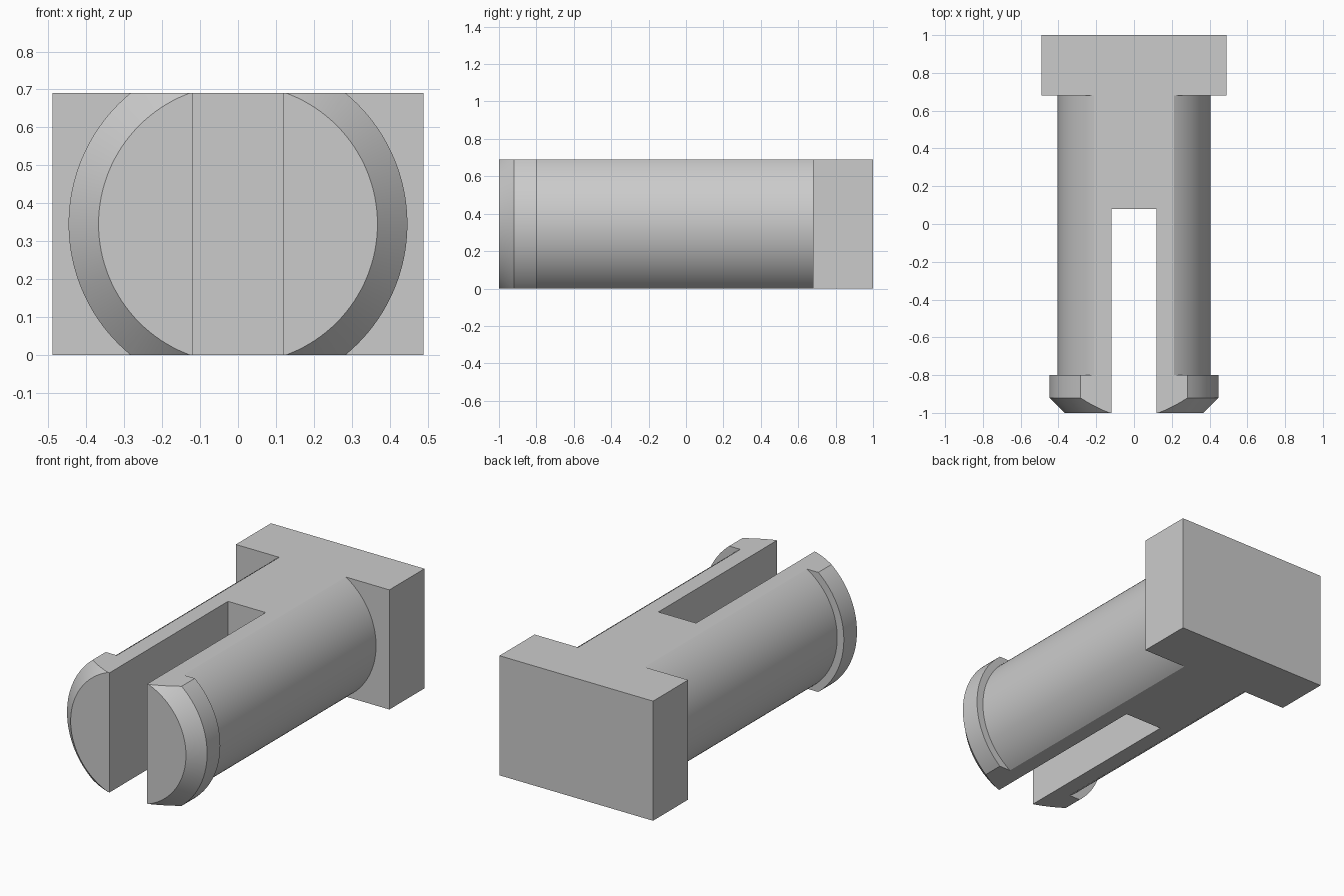
import bpy, bmesh
from math import sin, cos, tau

cube = bpy.data.objects.get("Cube")
if cube:
    bpy.data.objects.remove(cube, do_unlink=True)

HEIGHT = 0.69
MID = HEIGHT / 2
SEGMENTS = 128

grey = bpy.data.materials.new("grey_plastic")
grey.use_nodes = True
colour = (0.6, 0.6, 0.6, 1)
grey.diffuse_color = colour
grey.node_tree.nodes["Principled BSDF"].inputs["Base Color"].default_value = colour


def add_object(name, bm):
    bmesh.ops.recalc_face_normals(bm, faces=bm.faces)
    mesh = bpy.data.meshes.new(name)
    bm.to_mesh(mesh)
    bm.free()
    mesh.materials.append(grey)
    obj = bpy.data.objects.new(name, mesh)
    bpy.context.collection.objects.link(obj)
    return obj


def box(name, half_x, y0, y1, z0, z1):
    bm = bmesh.new()
    bmesh.ops.create_cube(bm, size=1)
    bmesh.ops.scale(bm, vec=(2 * half_x, y1 - y0, z1 - z0), verts=bm.verts)
    bmesh.ops.translate(bm, vec=(0, (y0 + y1) / 2, (z0 + z1) / 2), verts=bm.verts)
    return add_object(name, bm)


def lathe(name, profile):
    """Closed solid of (radius, y) rings around the pin axis."""
    bm = bmesh.new()
    rings = [[bm.verts.new((r * cos(tau * i / SEGMENTS), y, MID + r * sin(tau * i / SEGMENTS)))
              for i in range(SEGMENTS)] for r, y in profile]
    for a, b in zip(rings, rings[1:]):
        for i in range(SEGMENTS):
            j = (i + 1) % SEGMENTS
            bm.faces.new((a[i], a[j], b[j], b[i]))
    bm.faces.new(rings[0])
    bm.faces.new(rings[-1])
    return add_object(name, bm)


def combine(target, operand, operation):
    mod = target.modifiers.new(operation.lower(), 'BOOLEAN')
    mod.operation = operation
    mod.solver = 'EXACT'
    mod.object = operand
    bpy.context.view_layer.objects.active = target
    bpy.ops.object.modifier_apply(modifier=mod.name)
    bpy.data.objects.remove(operand, do_unlink=True)


# Round shaft with a chamfered snap lip at the front
pin = lathe("split_snap_pin", [(0.368, -1), (0.447, -0.92), (0.447, -0.8),
                               (0.405, -0.8), (0.405, 0.8)])

# Rectangular head, flattened top and bottom, and the slot between the prongs
combine(pin, box("head", 0.49, 0.68, 1, -0.2, HEIGHT + 0.2), 'UNION')
combine(pin, box("flat_limits", 1, -1.5, 1.5, 0, HEIGHT), 'INTERSECT')
combine(pin, box("slot", 0.12, -1.5, 0.08, -0.5, HEIGHT + 0.5), 'DIFFERENCE')

# Smooth curved walls, crisp edges
bpy.ops.object.select_all(action='DESELECT')
pin.select_set(True)
bpy.context.view_layer.objects.active = pin
bpy.ops.object.shade_smooth_by_angle(angle=0.5)
